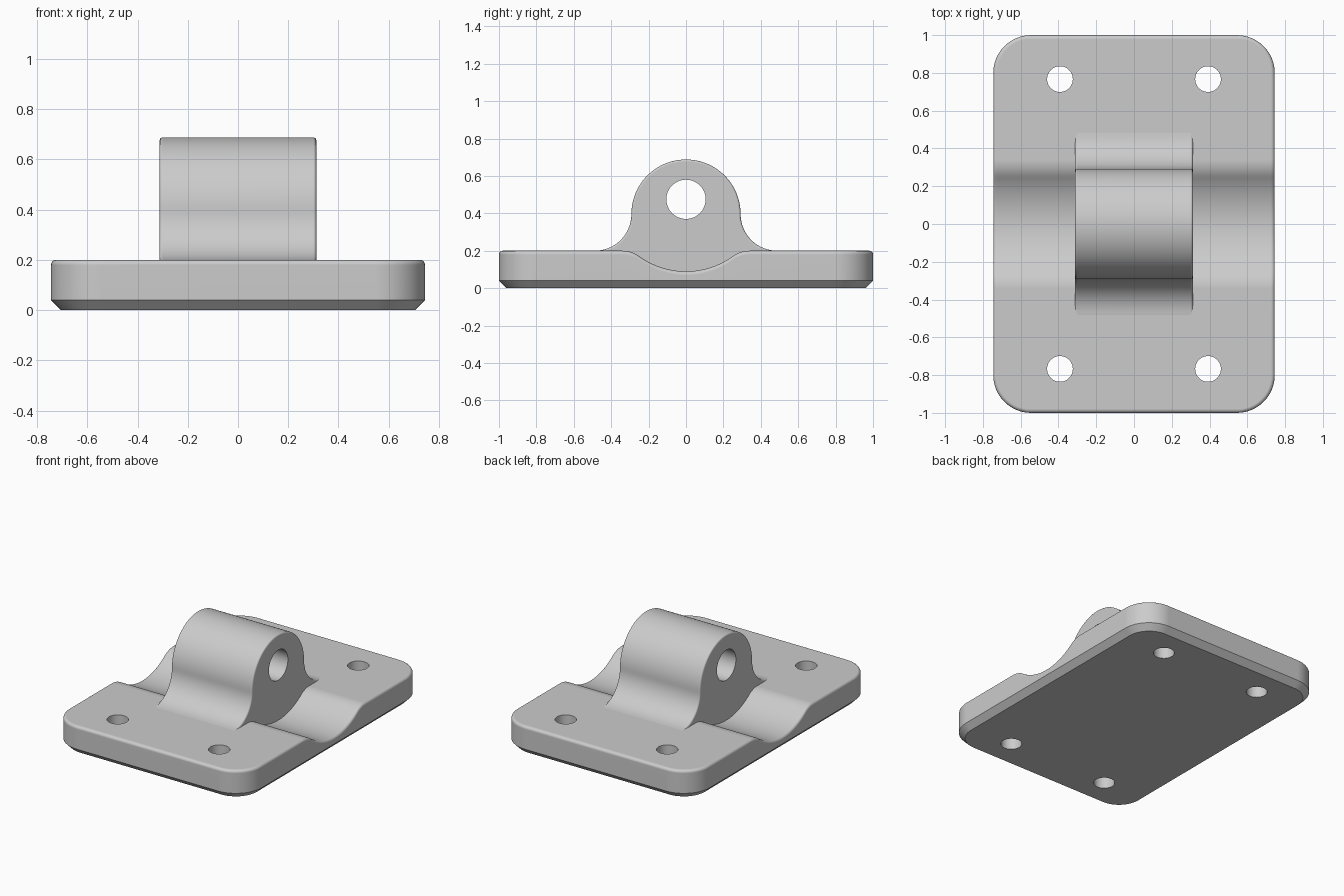
import bpy, bmesh
from math import sin, cos, pi, sqrt, radians

cube = bpy.data.objects.get("Cube")
if cube:
    bpy.data.objects.remove(cube, do_unlink=True)

# Single plain grey material
grey = bpy.data.materials.new("plain grey")
grey.use_nodes = True
GREY = (0.6, 0.6, 0.6, 1)
grey.diffuse_color = GREY
grey.node_tree.nodes["Principled BSDF"].inputs["Base Color"].default_value = GREY

HALF_X, HALF_Y, TOP = 0.745, 1.0, 0.2
CORNER, CHAMFER, ROUND = 0.2, 0.04, 0.02
LUG_X = 0.312


def make_object(name, bm):
    bmesh.ops.recalc_face_normals(bm, faces=bm.faces)
    mesh = bpy.data.meshes.new(name)
    bm.to_mesh(mesh)
    bm.free()
    obj = bpy.data.objects.new(name, mesh)
    bpy.context.collection.objects.link(obj)
    mesh.materials.append(grey)
    return obj


def arc(cy, cz, r, a0, a1, n):
    angles = [radians(a0 + (a1 - a0) * i / n) for i in range(n + 1)]
    return [(cy + r * cos(a), cz + r * sin(a)) for a in angles]


def activate(obj):
    bpy.ops.object.select_all(action='DESELECT')
    obj.select_set(True)
    bpy.context.view_layer.objects.active = obj


def apply_all(obj):
    activate(obj)
    for mod in list(obj.modifiers):
        bpy.ops.object.modifier_apply(modifier=mod.name)


def drill(obj, location, radius, depth, rotation=(0, 0, 0)):
    bpy.ops.mesh.primitive_cylinder_add(vertices=48, radius=radius, depth=depth,
                                        location=location, rotation=rotation)
    cutter = bpy.context.object
    cutter.name = "hole_cutter"
    cutter.hide_render = True
    cutter.data.materials.append(grey)
    mod = obj.modifiers.new("hole", 'BOOLEAN')
    mod.operation, mod.solver, mod.object = 'DIFFERENCE', 'EXACT', cutter
    apply_all(obj)
    bpy.data.objects.remove(cutter, do_unlink=True)


def finish(obj):
    activate(obj)
    bpy.ops.object.shade_smooth_by_angle(angle=radians(32))
    mod = obj.modifiers.new("clean_normals", 'WEIGHTED_NORMAL')
    mod.keep_sharp = True


def groove_drop(y):
    """Depth of the cross channel: concave arc blending into convex lips."""
    big, lip, end = 0.427, 0.154, 0.34
    y = abs(y)
    if y >= end:
        return 0
    if y > end * big / (big + lip):
        return lip - sqrt(lip ** 2 - (end - y) ** 2)
    return TOP - (0.09 + big - sqrt(big ** 2 - y ** 2))


# Base plate: stacked rounded outlines, with the upper ones dipped by the channel
def half_outline(inset):
    cx, cy, r = HALF_X - CORNER, HALF_Y - CORNER, CORNER - inset
    front = arc(cx, -cy, r, -90, 0, 12)
    channel = [(HALF_X - inset, -0.34 + 0.68 * i / 48) for i in range(49)]
    return front + channel + arc(cx, cy, r, 0, 90, 12)


levels = [(CHAMFER, 0), (0, CHAMFER)]
levels += [(ROUND * (1 - cos(a)), TOP - ROUND + ROUND * sin(a))
           for a in (pi / 2 * i / 6 for i in range(7))]
bm = bmesh.new()
rings = []
for level, (inset, z) in enumerate(levels):
    half = half_outline(inset)
    loop = half + [(-x, y) for x, y in reversed(half)]
    rings.append([bm.verts.new((x, y, z - (groove_drop(y) if level > 1 else 0)))
                  for x, y in loop])
count = len(rings[0])
for low, high in zip(rings, rings[1:]):
    for i in range(count):
        j = (i + 1) % count
        bm.faces.new((low[i], low[j], high[j], high[i]))
for ring in (rings[0], rings[-1]):
    for i in range(count // 2 - 1):
        bm.faces.new((ring[i], ring[i + 1], ring[-2 - i], ring[-1 - i]))
plate = make_object("base_plate", bm)
for sx in (-1, 1):
    for sy in (-1, 1):
        drill(plate, (sx * 0.392, sy * 0.767, 0.1), 0.068, 0.6)
finish(plate)

# Lug: round head on flared feet, extruded across the plate
HEAD, HEAD_Z = 0.292, 0.396
FOOT = HEAD_Z - TOP
right = arc(HEAD + FOOT, HEAD_Z, FOOT, 270, 180, 20)
head = arc(0, HEAD_Z, HEAD, 0, 180, 48)[1:-1]
left = [(-y, z) for y, z in reversed(right)]
profile = [(HEAD + FOOT, 0.06)] + right + head + left + [(-HEAD - FOOT, 0.06)]
bm = bmesh.new()
face = bm.faces.new([bm.verts.new((-LUG_X, y, z)) for y, z in profile])
extruded = bmesh.ops.extrude_face_region(bm, geom=[face])
moved = [v for v in extruded["geom"] if isinstance(v, bmesh.types.BMVert)]
bmesh.ops.translate(bm, verts=moved, vec=(2 * LUG_X, 0, 0))
lug = make_object("pivot_lug", bm)
bevel = lug.modifiers.new("edge_round", 'BEVEL')
bevel.width, bevel.segments = 0.012, 4
bevel.limit_method, bevel.angle_limit = 'ANGLE', radians(40)
apply_all(lug)
drill(lug, (0, 0, 0.475), 0.105, 1.2, (0, pi / 2, 0))
finish(lug)
